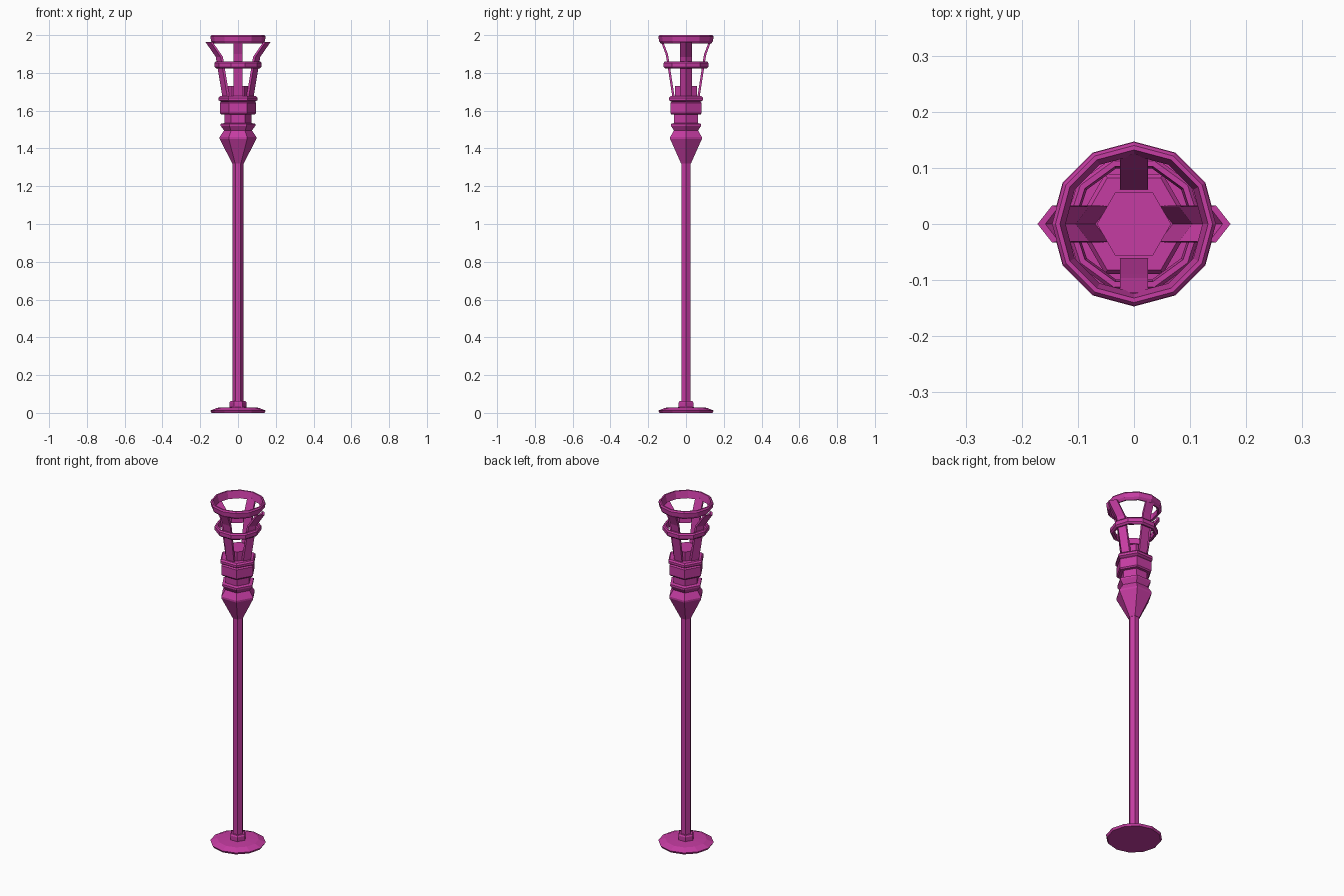
import bpy, math
from mathutils import Matrix

default = bpy.data.objects.get("Cube")
if default:
    bpy.data.objects.remove(default, do_unlink=True)

magenta = bpy.data.materials.new("magenta")
magenta.use_nodes = True
COLOR = (0.56, 0.045, 0.36, 1)
magenta.diffuse_color = COLOR
magenta.node_tree.nodes["Principled BSDF"].inputs["Base Color"].default_value = COLOR


def make(name, verts, faces):
    mesh = bpy.data.meshes.new(name)
    mesh.from_pydata(verts, [], faces)
    mesh.materials.append(magenta)
    obj = bpy.data.objects.new(name, mesh)
    bpy.context.collection.objects.link(obj)
    return obj


def lathe(name, profile, sides, closed=False):
    """Spin a (radius, z) profile; closed profiles become rings, open ones are capped."""
    n = len(profile)
    verts = [(r * math.cos(math.tau * s / sides), r * math.sin(math.tau * s / sides), z)
             for r, z in profile for s in range(sides)]
    faces = []
    for i in range(n if closed else n - 1):
        j = (i + 1) % n
        for s in range(sides):
            t = (s + 1) % sides
            faces.append((i * sides + s, i * sides + t, j * sides + t, j * sides + s))
    if not closed:
        faces.append(tuple(reversed(range(sides))))
        faces.append(tuple(range((n - 1) * sides, n * sides)))
    return make(name, verts, faces)


def sweep(name, section, path, angle):
    """Carry an (offset, width) section along a (radius, z) path, turned about z."""
    k = len(section)
    verts = [(r + dx, y, z) for r, z in path for dx, y in section]
    faces = [(i * k + a, i * k + (a + 1) % k, (i + 1) * k + (a + 1) % k, (i + 1) * k + a)
             for i in range(len(path) - 1) for a in range(k)]
    end = (len(path) - 1) * k
    half = k // 2
    # End caps, as quads between outer and inner edges
    for a in range(half - 1):
        quad = (a, a + 1, k - 2 - a, k - 1 - a)
        faces.append(tuple(reversed(quad)))
        faces.append(tuple(end + q for q in quad))
    obj = make(name, verts, faces)
    obj.data.transform(Matrix.Rotation(angle, 4, 'Z'))
    return obj


# Foot and pole
lathe("base_plate", [(0.14, 0), (0.147, 0.012), (0.11, 0.027), (0.04, 0.03)], 12)
lathe("pole_collar", [(0.045, 0.02), (0.045, 0.055), (0.039, 0.063)], 6)
lathe("pole", [(0.028, 0.02), (0.028, 1.34)], 6)

# Six-sided head
lathe("head_cup", [(0.03, 1.32), (0.097, 1.45), (0.097, 1.46), (0.074, 1.495),
                   (0.092, 1.52), (0.092, 1.53), (0.07, 1.535)], 6)
lathe("head_neck", [(0.072, 1.525), (0.072, 1.59)], 6)
lathe("head_collar", [(0.09, 1.58), (0.096, 1.587), (0.096, 1.64), (0.089, 1.647),
                      (0.103, 1.655), (0.103, 1.668), (0.095, 1.677)], 6)
lathe("burner", [(0.066, 1.66), (0.066, 1.73)], 6)

# Cage rings
lathe("lower_ring", [(0.115, 1.823), (0.124, 1.832), (0.124, 1.853), (0.118, 1.86),
                     (0.108, 1.86), (0.104, 1.825)], 10, True)
lathe("upper_ring", [(0.133, 1.955), (0.143, 1.968), (0.146, 1.992), (0.14, 2.0),
                     (0.132, 2.0), (0.122, 1.958)], 12, True)

# Flat bars at front and back
flat = [(0.006, -0.025), (0.006, 0.025), (-0.006, 0.025), (-0.006, -0.025)]
for name, angle in (("front_bar", -math.pi / 2), ("back_bar", math.pi / 2)):
    sweep(name, flat, [(0.066, 1.67), (0.095, 1.86), (0.102, 1.9), (0.128, 1.968)], angle)

# Folded, flared blades at left and right
fold = [(-0.026, -0.033), (0, 0), (-0.026, 0.033),
        (-0.038, 0.031), (-0.014, 0), (-0.038, -0.031)]
for name, angle in (("left_blade", 0), ("right_blade", math.pi)):
    sweep(name, fold, [(0.082, 1.67), (0.118, 1.885), (0.172, 1.963)], angle)
